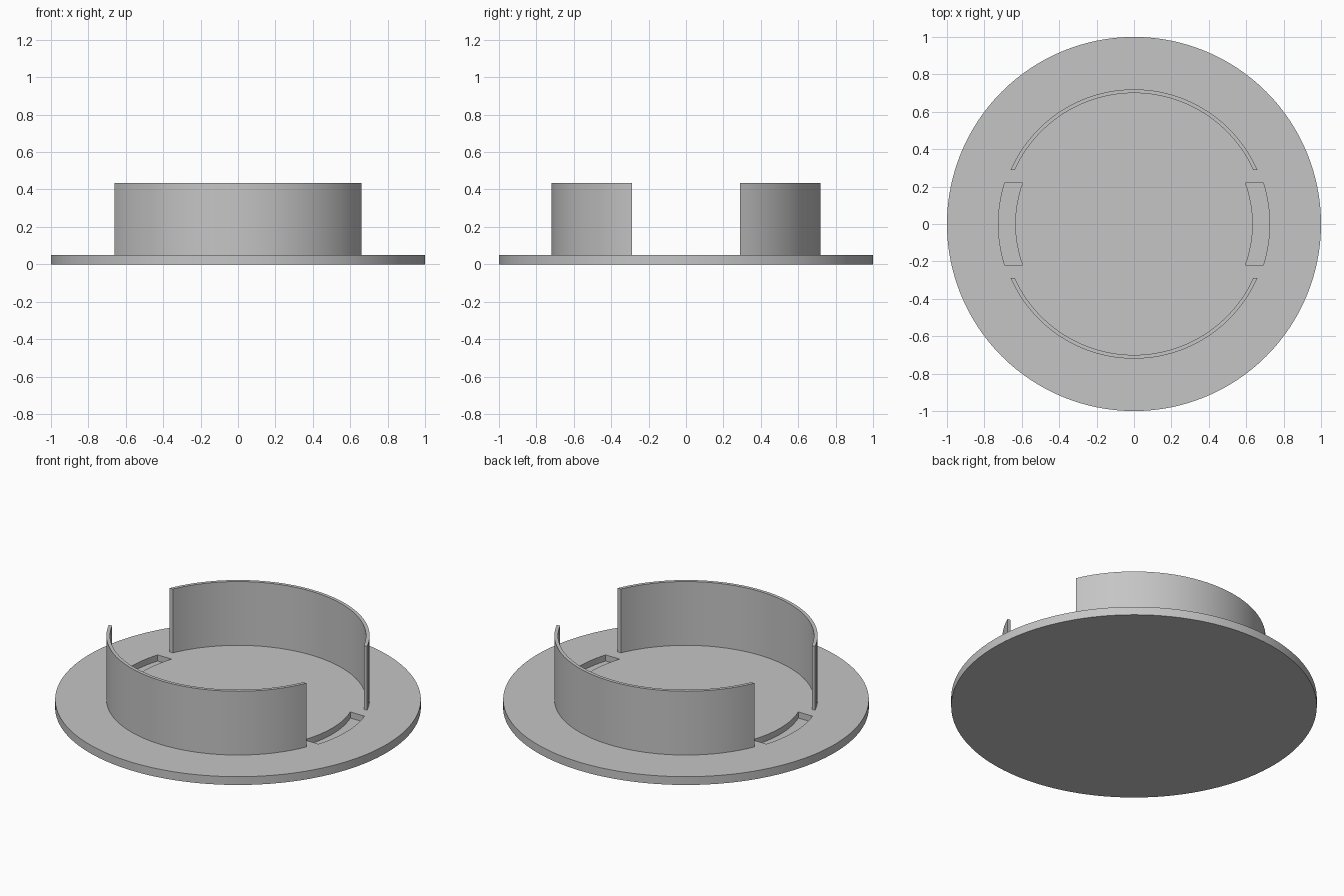
import bpy, bmesh
from math import asin, pi, sin, cos, radians

if "Cube" in bpy.data.objects:
    bpy.data.objects.remove(bpy.data.objects["Cube"], do_unlink=True)

GREY = (0.56, 0.56, 0.56, 1)
grey = bpy.data.materials.new("matte_grey")
grey.use_nodes = True
grey.diffuse_color = GREY
grey.node_tree.nodes["Principled BSDF"].inputs["Base Color"].default_value = GREY

PLATE_TOP, WALL_TOP, POCKET_FLOOR = 0.05, 0.435, 0.013


def arc(radius, facing, half_angle, steps):
    angles = [facing + half_angle * (2 * i / steps - 1) for i in range(steps + 1)]
    return [(radius * cos(a), radius * sin(a)) for a in angles]


def extrude_outline(name, outline, bottom, top):
    """Closed prism from a flat outline."""
    bm = bmesh.new()
    face = bm.faces.new([bm.verts.new((x, y, bottom)) for x, y in outline])
    moved = bmesh.ops.extrude_face_region(bm, geom=[face])["geom"]
    for v in moved:
        if isinstance(v, bmesh.types.BMVert):
            v.co.z = top
    bmesh.ops.recalc_face_normals(bm, faces=bm.faces)
    mesh = bpy.data.meshes.new(name)
    bm.to_mesh(mesh)
    bm.free()
    mesh.materials.append(grey)
    obj = bpy.data.objects.new(name, mesh)
    bpy.context.collection.objects.link(obj)
    return obj


def activate(obj):
    bpy.ops.object.select_all(action="DESELECT")
    obj.select_set(True)
    bpy.context.view_layer.objects.active = obj


def smooth(obj):
    activate(obj)
    bpy.ops.object.shade_smooth_by_angle(angle=radians(30))


# Round base plate
plate = extrude_outline("base_plate", arc(1, 0, pi, 128)[:-1], 0, PLATE_TOP)

# Curved pockets sunk into the plate, with ends cut parallel to x
for facing in (0, pi):
    half = 0.22
    outline = (arc(0.725, facing, asin(half / 0.725), 16)
               + arc(0.635, facing, asin(half / 0.635), 16)[::-1])
    cutter = extrude_outline("pocket_cutter", outline, POCKET_FLOOR, 0.2)
    cutter.hide_render = True
    cut = plate.modifiers.new("pocket", "BOOLEAN")
    cut.operation, cut.solver, cut.object = "DIFFERENCE", "EXACT", cutter
    activate(plate)
    bpy.ops.object.modifier_apply(modifier=cut.name)
    bpy.data.objects.remove(cutter, do_unlink=True)
smooth(plate)

# Thin curved walls at the front and back, ends flush with one y plane
for name, facing in (("front_wall", -pi / 2), ("back_wall", pi / 2)):
    end = 0.29
    outline = (arc(0.72, facing, pi / 2 - asin(end / 0.72), 48)
               + arc(0.70, facing, pi / 2 - asin(end / 0.70), 48)[::-1])
    smooth(extrude_outline(name, outline, PLATE_TOP, WALL_TOP))
